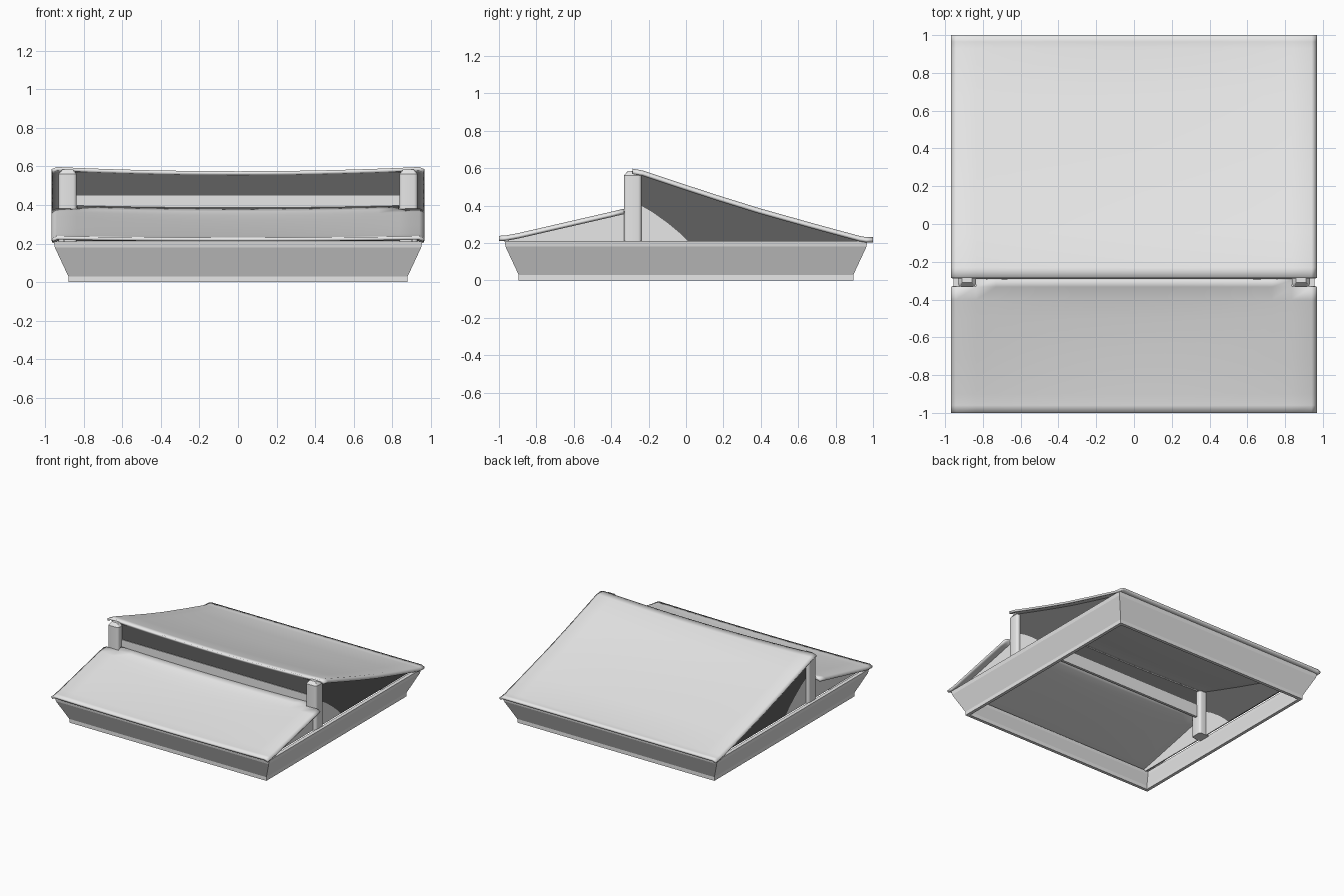
import bpy, bmesh

cube = bpy.data.objects.get("Cube")
if cube:
    bpy.data.objects.remove(cube, do_unlink=True)


def material(name, value):
    m = bpy.data.materials.new(name)
    m.use_nodes = True
    colour = (value, value, value, 1)
    m.diffuse_color = colour
    m.node_tree.nodes["Principled BSDF"].inputs["Base Color"].default_value = colour
    return m


LIGHT = material("light grey", 0.8)
DARK = material("dark grey", 0.12)


def finish(name, bm, mat, smooth=False):
    bmesh.ops.recalc_face_normals(bm, faces=bm.faces)
    mesh = bpy.data.meshes.new(name)
    bm.to_mesh(mesh)
    bm.free()
    mesh.materials.append(mat)
    ob = bpy.data.objects.new(name, mesh)
    bpy.context.collection.objects.link(ob)
    if smooth:
        bpy.ops.object.select_all(action='DESELECT')
        ob.select_set(True)
        bpy.context.view_layer.objects.active = ob
        bpy.ops.object.shade_smooth_by_angle(angle=0.6)
    return ob


def box(name, lo, hi, mat):
    bm = bmesh.new()
    bmesh.ops.create_cube(bm, size=1)
    for v in bm.verts:
        v.co = [(a + b) / 2 + c * (b - a) for a, b, c in zip(lo, hi, v.co)]
    return finish(name, bm, mat)


def base_frame():
    # Rectangular loops follow a flared, hollow wall section
    section = [(0.88, 0), (0.88, 0.03), (0.95, 0.18), (0.955, 0.21),
               (0.925, 0.21), (0.92, 0.18), (0.855, 0.03), (0.855, 0)]
    bm = bmesh.new()
    loops = [[bm.verts.new((sx * r, sy * (r + 0.015), z))
              for sx, sy in ((-1, -1), (1, -1), (1, 1), (-1, 1))]
             for r, z in section]
    for a, b in zip(loops, loops[1:] + loops[:1]):
        for i in range(4):
            j = (i + 1) % 4
            bm.faces.new((a[i], a[j], b[j], b[i]))
    finish("base_frame", bm, LIGHT)


def sheet(name, profile, notch=None):
    # Each profile row holds y, edge height and sag at mid-span
    half = [0.15, 0.3, 0.45, 0.6, 0.73, 0.835, 0.94, 0.968]
    xs = [-x for x in reversed(half)] + [0] + half
    bm = bmesh.new()
    rows = []
    for y, z, sag in profile:
        rows.append([bm.verts.new((x, y, z - sag * max(0, 1 - (x / 0.94) ** 2)
                                   - (0.012 if abs(x) > 0.95 else 0)))
                     for x in xs])
    for a, b in zip(rows, rows[1:]):
        for i in range(len(xs) - 1):
            mid_x = (xs[i] + xs[i + 1]) / 2
            if notch and b is rows[-1] and abs(mid_x) > notch:
                continue
            bm.faces.new((a[i], a[i + 1], b[i + 1], b[i]))
    loose = [v for v in bm.verts if not v.link_faces]
    bmesh.ops.delete(bm, geom=loose, context='VERTS')
    ob = finish(name, bm, LIGHT, True)
    solid = ob.modifiers.new("thickness", 'SOLIDIFY')
    solid.thickness = 0.018
    # Keep the given surface on top whichever way the normals settled
    solid.offset = -1 if ob.data.polygons[0].normal.z > 0 else 1


def side_panel(name, x, outline, mat):
    bm = bmesh.new()
    face = bm.faces.new([bm.verts.new((x - 0.004, y, z)) for y, z in outline])
    ext = bmesh.ops.extrude_face_region(bm, geom=[face])["geom"]
    moved = [v for v in ext if isinstance(v, bmesh.types.BMVert)]
    bmesh.ops.translate(bm, vec=(0.008, 0, 0), verts=moved)
    finish(name, bm, mat)


base_frame()

# Sagging roof sheets with upturned hems
sheet("rear_roof", [(-0.285, 0.597, 0.022), (-0.23, 0.587, 0.022),
                    (-0.05, 0.527, 0.024), (0.17, 0.455, 0.022),
                    (0.395, 0.385, 0.018), (0.68, 0.305, 0.01),
                    (0.93, 0.237, 0.004), (0.965, 0.231, 0), (1.0, 0.231, 0)])
sheet("front_roof", [(-1.0, 0.238, 0.008), (-0.96, 0.241, 0.008),
                     (-0.9, 0.252, 0.01), (-0.7, 0.298, 0.02),
                     (-0.5, 0.344, 0.025), (-0.4, 0.367, 0.022),
                     (-0.333, 0.383, 0.016), (-0.297, 0.4, 0.014)], 0.835)

# Wall between the two roofs
box("wall_rail", (-0.9, -0.29, 0.35), (0.9, -0.27, 0.45), LIGHT)
box("upper_wall", (-0.9, -0.285, 0.45), (0.9, -0.275, 0.57), DARK)

# Curved seam where the light and dark side panels meet
seam = [(-0.25, 0.405), (-0.18, 0.365), (-0.1, 0.308), (-0.03, 0.25), (0.02, 0.2)]
front_side = [(-0.95, 0.2), (-0.95, 0.23), (-0.33, 0.372)] + seam
rear_side = seam[::-1] + [(-0.25, 0.575), (-0.05, 0.512), (0.395, 0.372),
                          (0.93, 0.225), (0.95, 0.2)]
for side, s in (("left", 1), ("right", -1)):
    side_panel(side + "_front_side_panel", s * 0.9, front_side, LIGHT)
    side_panel(side + "_rear_side_panel", s * 0.9, rear_side, DARK)

    # Rounded post with a tapered cap
    bm = bmesh.new()
    bmesh.ops.create_cube(bm, size=1)
    for v in bm.verts:
        v.co = (s * 0.884 + v.co.x * 0.095, -0.285 + v.co.y * 0.095,
                0.38 + v.co.z * 0.36)
    upright = [e for e in bm.edges
               if abs(e.verts[0].co.z - e.verts[1].co.z) > 0.1]
    bmesh.ops.bevel(bm, geom=upright, offset=0.018, segments=3,
                    profile=0.5, affect='EDGES')
    top = max(bm.faces, key=lambda f: f.calc_center_median().z)
    bmesh.ops.inset_region(bm, faces=[top], thickness=0.022)
    top = max(bm.faces, key=lambda f: (f.calc_center_median().z, f.calc_area()))
    bmesh.ops.translate(bm, vec=(0, 0, 0.025), verts=top.verts)
    finish(side + "_post", bm, LIGHT, True)
